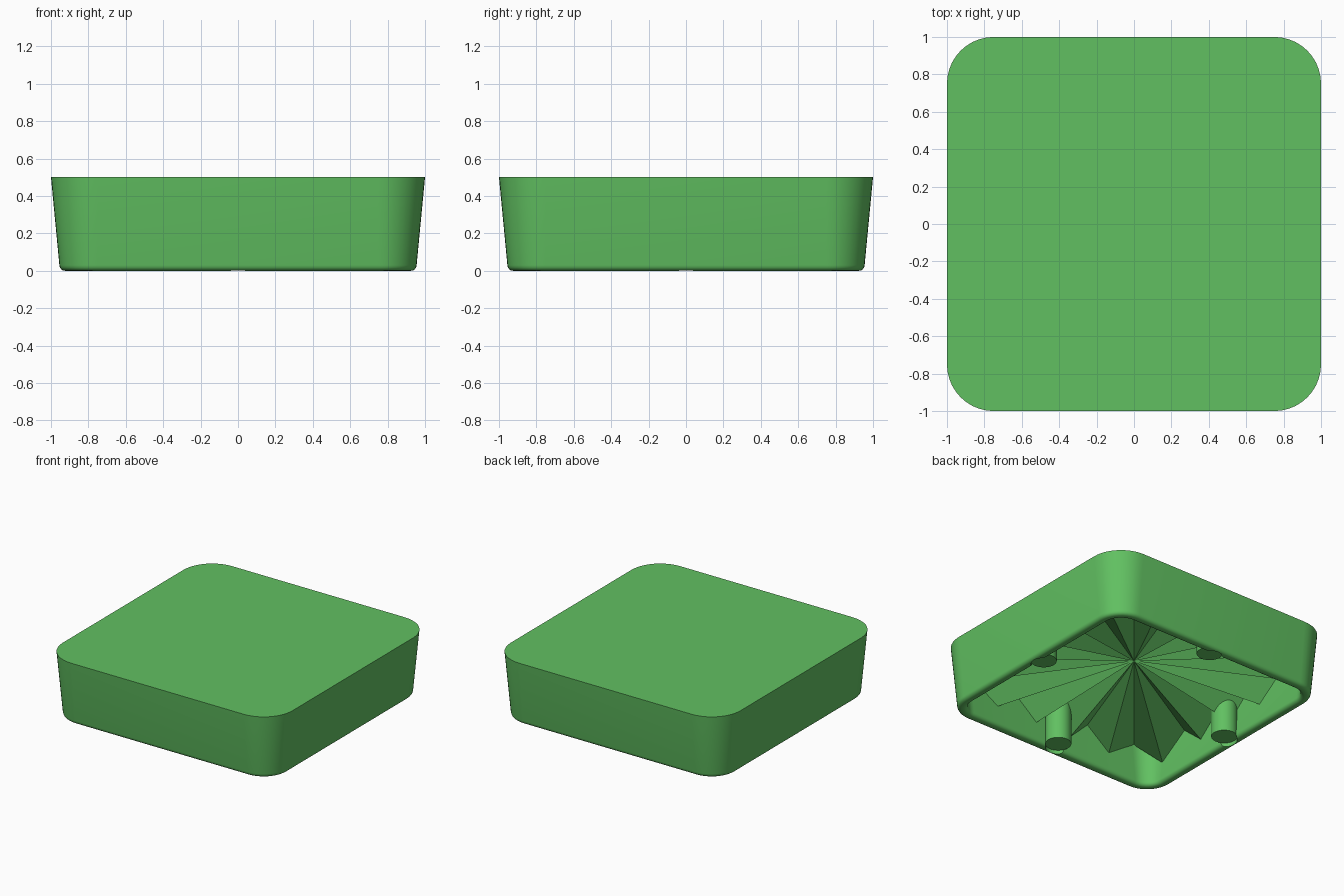
import bpy, bmesh
from math import sin, cos, pi, radians

if "Cube" in bpy.data.objects:
    bpy.data.objects.remove(bpy.data.objects["Cube"])

green = bpy.data.materials.new("green")
green.diffuse_color = (0.12, 0.53, 0.12, 1)
green.use_nodes = True
green.node_tree.nodes["Principled BSDF"].inputs["Base Color"].default_value = green.diffuse_color

CORE = 0.75   # corner arc centres, so each ring is an offset of the next
SEG = 10


def make(name, bm, smooth=True):
    bmesh.ops.recalc_face_normals(bm, faces=bm.faces)
    me = bpy.data.meshes.new(name)
    bm.to_mesh(me)
    bm.free()
    me.materials.append(green)
    ob = bpy.data.objects.new(name, me)
    bpy.context.collection.objects.link(ob)
    if smooth:
        bpy.ops.object.select_all(action='DESELECT')
        ob.select_set(True)
        bpy.context.view_layer.objects.active = ob
        bpy.ops.object.shade_smooth_by_angle(angle=radians(35))
    return ob


def ring(bm, half, z):
    r, out = half - CORE, []
    for q, (sx, sy) in enumerate([(1, 1), (-1, 1), (-1, -1), (1, -1)]):
        for i in range(SEG + 1):
            a = (q + i / SEG) * pi / 2
            out.append(bm.verts.new((sx * CORE + r * cos(a), sy * CORE + r * sin(a), z)))
    return out


def cylinders(name, z0, z1, r=0.093, d=0.84):
    bm = bmesh.new()
    for x, y in [(d, 0), (0, d), (-d, 0), (0, -d)]:
        new = bmesh.ops.create_cone(bm, cap_ends=True, segments=32,
                                    radius1=r, radius2=r, depth=z1 - z0)
        bmesh.ops.translate(bm, verts=new["verts"], vec=(x, y, (z0 + z1) / 2))
    return make(name, bm)


# Shell: tapered outside, rounded rim, hollow inside
profile = [(1.0, 0.5), (0.955, 0.03)]
profile += [(0.925 + 0.03 * cos(a), 0.03 - 0.03 * sin(a)) for a in (pi / 8, pi / 4, 3 * pi / 8, pi / 2)]
profile += [(0.91 - 0.03 * sin(a), 0.03 - 0.03 * cos(a)) for a in (0, pi / 8, pi / 4, 3 * pi / 8, pi / 2)]
profile += [(0.92, 0.42)]
bm = bmesh.new()
rings = [ring(bm, h, z) for h, z in profile]
for a, b in zip(rings, rings[1:]):
    for i in range(len(a)):
        j = (i + 1) % len(a)
        bm.faces.new((a[i], a[j], b[j], b[i]))
bm.faces.new(rings[0])
bm.faces.new(rings[-1])
shell = make("shell", bm)

# Shallow round recesses cut into the rim below the pegs
cutter = cylinders("recess_cutter", -0.1, 0.03)
cutter.hide_render = True
mod = shell.modifiers.new("recess", 'BOOLEAN')
mod.operation = 'DIFFERENCE'
mod.solver = 'EXACT'
mod.object = cutter
bpy.ops.object.select_all(action='DESELECT')
shell.select_set(True)
bpy.context.view_layer.objects.active = shell
bpy.ops.object.modifier_apply(modifier=mod.name)
bpy.data.objects.remove(cutter)
bpy.ops.object.shade_smooth_by_angle(angle=radians(35))

# Four pegs
cylinders("pegs", 0.03, 0.38)


# Pleated fan that closes the inside from wall to wall
def wall_distance(a, half):
    c, s = abs(cos(a)), abs(sin(a))
    d = half / max(c, s)
    if min(c, s) * d > CORE:
        k = CORE * (c + s)
        d = k + (k * k - 2 * CORE ** 2 + (half - CORE) ** 2) ** 0.5
    return d


bm = bmesh.new()
centre = bm.verts.new((0, 0, 0.34))
edge = []
for i in range(36):
    a = radians(10 * i)
    z = 0.17 if i % 2 == 0 else 0.34
    d = wall_distance(a, 0.885 + 0.1 * z)
    edge.append(bm.verts.new((d * cos(a), d * sin(a), z)))
for i in range(36):
    bm.faces.new((centre, edge[(i + 1) % 36], edge[i]))
make("pleated_fan", bm, smooth=False)
